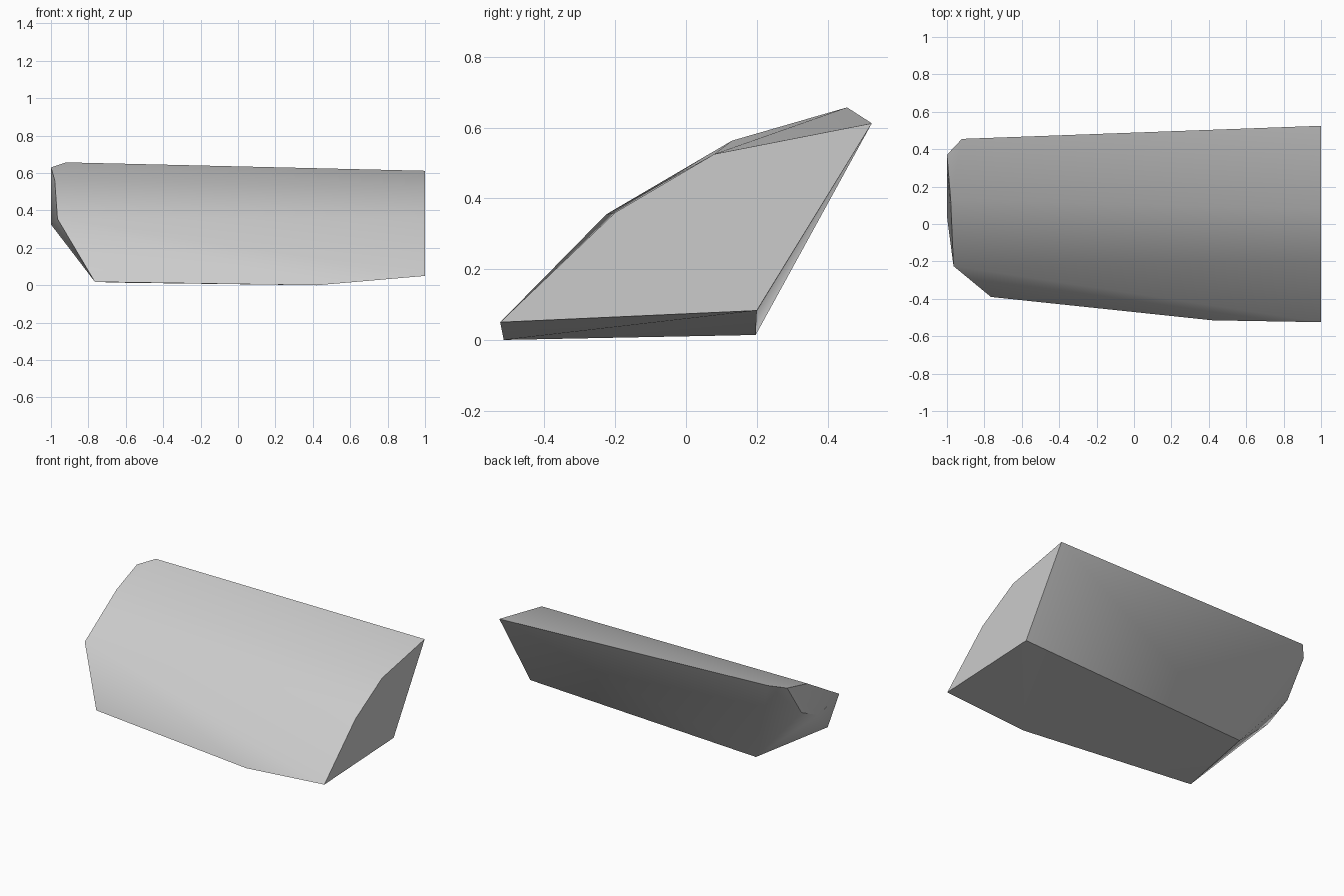
import bpy
import bmesh
import math

cube = bpy.data.objects.get("Cube")
if cube:
    bpy.data.objects.remove(cube, do_unlink=True)

# Single stone colour
stone = bpy.data.materials.new("stone_grey")
stone.use_nodes = True
colour = (0.6, 0.6, 0.6, 1)
stone.diffuse_color = colour
stone.node_tree.nodes["Principled BSDF"].inputs["Base Color"].default_value = colour

# Broad end: flat five-sided profile in y, z
broad_x = 1.0
broad_profile = [(-0.525, 0.05), (-0.2, 0.36), (0.08, 0.525), (0.525, 0.612), (0.2, 0.083)]

# Chipped end: corners around the broken facet
chipped_end = [
    (-0.92, 0.455, 0.657), (-1, 0.37, 0.63), (-1, 0.22, 0.41), (-1, 0.04, 0.325),
    (-0.965, -0.225, 0.355), (-0.98, 0.13, 0.563),
]

# Underside corners
underside = [(0.42, -0.515, 0.0), (-0.765, -0.39, 0.018), (-0.65, 0.197, 0.014)]

# Wrap the corners into one solid shard
bm = bmesh.new()
corners = [(broad_x, y, z) for y, z in broad_profile] + chipped_end + underside
for co in corners:
    bm.verts.new(co)
bmesh.ops.convex_hull(bm, input=bm.verts)
bmesh.ops.dissolve_limit(bm, angle_limit=math.radians(1), verts=bm.verts, edges=bm.edges)
bmesh.ops.recalc_face_normals(bm, faces=bm.faces)

mesh = bpy.data.meshes.new("stone_shard")
bm.to_mesh(mesh)
bm.free()
mesh.materials.append(stone)
shard = bpy.data.objects.new("stone_shard", mesh)
bpy.context.collection.objects.link(shard)

# Soft shading over the curved top, crisp edges elsewhere
bpy.context.view_layer.objects.active = shard
shard.select_set(True)
bpy.ops.object.shade_smooth_by_angle(angle=math.radians(35))
